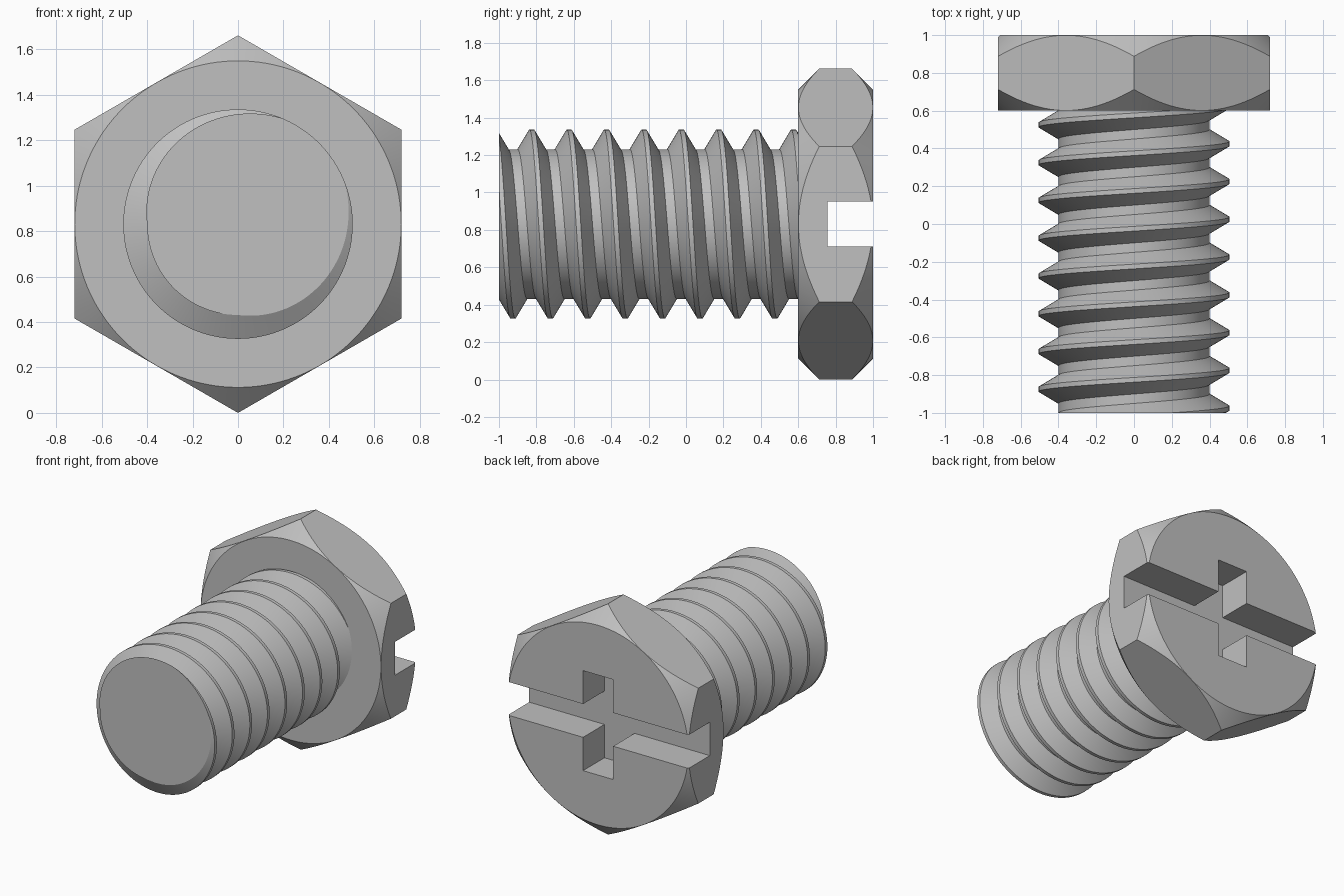
import bpy, bmesh
from math import sin, cos, pi, radians, sqrt

if "Cube" in bpy.data.objects:
    bpy.data.objects.remove(bpy.data.objects["Cube"], do_unlink=True)

HEX_R = 0.831                 # hexagon corner radius, also the axis height
FLAT_R = HEX_R * sqrt(3) / 2  # hexagon flat radius
HEAD_Y, FRONT_Y, BACK_Y = 0.6, -1.0, 1.0
CREST_R, ROOT_R, PITCH = 0.505, 0.4, 0.2
SLOT_Y, SLOT_W, SLOT_SHORT = 0.757, 0.24, 0.72

steel = bpy.data.materials.new("grey steel")
steel.use_nodes = True
grey = (0.527, 0.527, 0.527, 1)
steel.diffuse_color = grey
steel.node_tree.nodes["Principled BSDF"].inputs["Base Color"].default_value = grey


def around(r, y, angle):
    """Point at a radius and angle about the bolt's axis."""
    return (r * cos(angle), y, HEX_R + r * sin(angle))


def finish(bm, name):
    bmesh.ops.recalc_face_normals(bm, faces=bm.faces[:])
    mesh = bpy.data.meshes.new(name)
    bm.to_mesh(mesh)
    bm.free()
    mesh.materials.append(steel)
    obj = bpy.data.objects.new(name, mesh)
    bpy.context.collection.objects.link(obj)
    return obj


def turned(name, profile, sides, start=0.0):
    """Capped solid made of rings along the axis."""
    bm = bmesh.new()
    rings = [[bm.verts.new(around(r, y, start + 2 * pi * i / sides))
              for i in range(sides)] for r, y in profile]
    for a, b in zip(rings, rings[1:]):
        for i in range(sides):
            j = (i + 1) % sides
            bm.faces.new((a[i], a[j], b[j], b[i]))
    bm.faces.new(rings[0])
    bm.faces.new(rings[-1])
    return finish(bm, name)


def box(name, size, centre):
    bm = bmesh.new()
    bmesh.ops.create_cube(bm, size=1)
    bmesh.ops.scale(bm, vec=size, verts=bm.verts)
    bmesh.ops.translate(bm, vec=centre, verts=bm.verts)
    return finish(bm, name)


def activate(obj):
    bpy.ops.object.select_all(action='DESELECT')
    obj.select_set(True)
    bpy.context.view_layer.objects.active = obj


def cut(obj, tool, operation):
    """Apply a boolean and discard its tool."""
    tool.hide_render = True
    mod = obj.modifiers.new("cut", 'BOOLEAN')
    mod.operation, mod.object, mod.solver = operation, tool, 'EXACT'
    activate(obj)
    bpy.ops.object.modifier_apply(modifier=mod.name)
    bpy.data.objects.remove(tool, do_unlink=True)


# Hexagonal head, with corners chamfered at 45 degrees on both faces
head = turned("hex_head", [(HEX_R, HEAD_Y - 0.1), (HEX_R, BACK_Y + 0.1)], 6, pi / 6)
rim = FLAT_R - 0.001
half = (BACK_Y - HEAD_Y) / 2
chamfer = turned("chamfer_tool", [(rim, HEAD_Y), (rim + half, HEAD_Y + half),
                                  (rim, BACK_Y)], 144)
cut(head, chamfer, 'INTERSECT')

# Cross-shaped driver recess: full-width slot and a short upright one
for width, height in ((2.0, SLOT_W), (SLOT_W, SLOT_SHORT)):
    slot = box("slot_tool", (width, 0.5, height), (0, SLOT_Y + 0.25, HEX_R))
    cut(head, slot, 'DIFFERENCE')

# Threaded shank: one continuous helical surface
STEPS = 120
bm = bmesh.new()
rows = []
for turn in range(-4, 10):
    crest_y = -0.775 + turn * PITCH
    for part, r in ((-1 / 16, CREST_R), (1 / 16, CREST_R),
                    (3 / 8, ROOT_R), (5 / 8, ROOT_R)):
        rows.append((r, crest_y + part * PITCH))
columns = [[bm.verts.new(around(r, y - PITCH * i / STEPS, 2 * pi * i / STEPS))
            for r, y in rows] for i in range(STEPS)]
for i in range(STEPS):
    for k in range(len(rows) - 1):
        a, b = columns[i][k], columns[i][k + 1]
        if i < STEPS - 1:
            c, d = columns[i + 1][k + 1], columns[i + 1][k]
        elif k >= 4:          # the seam joins one pitch lower
            c, d = columns[0][k - 3], columns[0][k - 4]
        else:
            continue
        bm.faces.new((a, b, c, d))

# Trim the thread flat at the tip and just inside the head, then cap it
for y, direction in ((FRONT_Y, -1), (HEAD_Y + 0.05, 1)):
    bmesh.ops.bisect_plane(bm, geom=bm.verts[:] + bm.edges[:] + bm.faces[:],
                           dist=1e-6, plane_co=(0, y, 0),
                           plane_no=(0, direction, 0), clear_outer=True)
bmesh.ops.holes_fill(bm, edges=[e for e in bm.edges if e.is_boundary], sides=0)
shank = finish(bm, "threaded_shank")

for obj in (head, shank):
    activate(obj)
    bpy.ops.object.shade_smooth_by_angle(angle=radians(20))
